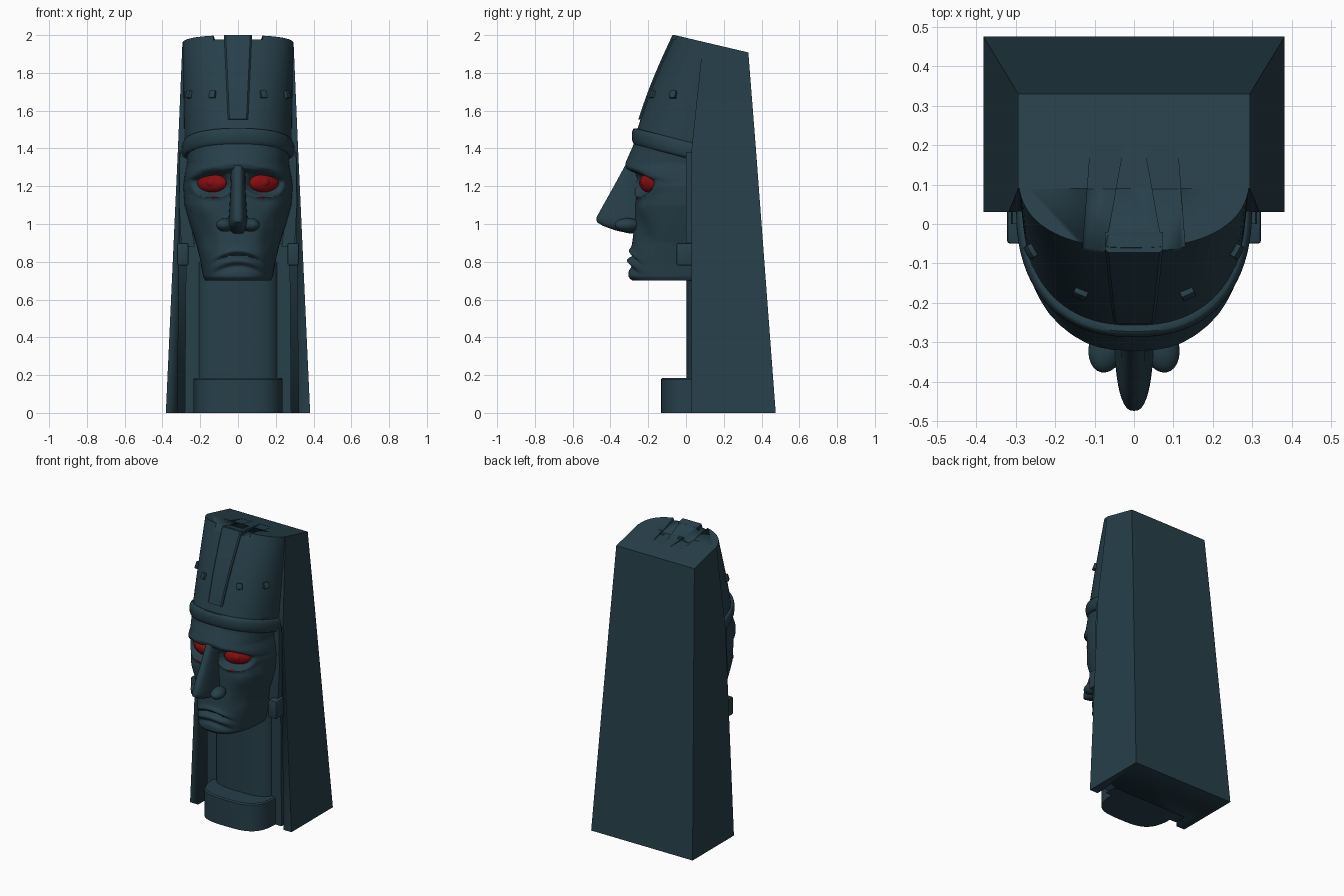
import bpy, bmesh, math
from math import sin, cos, pi, exp
from mathutils import Matrix, Vector

old = bpy.data.objects.get("Cube")
if old:
    bpy.data.objects.remove(old, do_unlink=True)


def material(name, rgb):
    m = bpy.data.materials.new(name)
    m.use_nodes = True
    m.diffuse_color = (*rgb, 1)
    m.node_tree.nodes["Principled BSDF"].inputs["Base Color"].default_value = (*rgb, 1)
    return m


STONE = material("dark teal stone", (0.02, 0.05, 0.068))
RED = material("deep red", (0.25, 0.004, 0.005))


def finish(name, bm, mat=STONE, angle=35):
    bmesh.ops.recalc_face_normals(bm, faces=bm.faces)
    mesh = bpy.data.meshes.new(name)
    bm.to_mesh(mesh)
    bm.free()
    ob = bpy.data.objects.new(name, mesh)
    bpy.context.collection.objects.link(ob)
    mesh.materials.append(mat)
    activate(ob)
    bpy.ops.object.shade_smooth_by_angle(angle=math.radians(angle))
    return ob


def activate(ob):
    bpy.ops.object.select_all(action='DESELECT')
    ob.select_set(True)
    bpy.context.view_layer.objects.active = ob


def loft(name, loops, mat=STONE, angle=35):
    """Skin a stack of closed loops and cap both ends."""
    bm = bmesh.new()
    rings = [[bm.verts.new(p) for p in loop] for loop in loops]
    n = len(rings[0])
    for a, b in zip(rings, rings[1:]):
        for i in range(n):
            j = (i + 1) % n
            bm.faces.new((a[i], a[j], b[j], b[i]))
    bm.faces.new(rings[0])
    bm.faces.new(rings[-1])
    return finish(name, bm, mat, angle)


def u_point(t, w, front, back, p):
    c = cos(t)
    return math.copysign(abs(c) ** p, c) * w, back - (back - front) * max(sin(t), 0) ** p


def u_shape(w, front, back, z, p=0.8, n=40):
    """Rounded-front section; z is a number or a function of y."""
    pts = [u_point(pi * i / n, w, front, back, p) for i in range(n + 1)]
    return [(x, y, z(y) if callable(z) else z) for x, y in pts]


def box(name, x0, x1, y0, y1, z0, z1, bevel=0.0):
    bm = bmesh.new()
    bmesh.ops.create_cube(bm, size=1)
    bmesh.ops.scale(bm, vec=(x1 - x0, y1 - y0, z1 - z0), verts=bm.verts)
    bmesh.ops.translate(bm, vec=((x0 + x1) / 2, (y0 + y1) / 2, (z0 + z1) / 2), verts=bm.verts)
    if bevel:
        bmesh.ops.bevel(bm, geom=bm.edges[:], offset=bevel, segments=2, affect='EDGES', profile=0.5)
    return finish(name, bm)


def ball(name, at, radii, turn=0.0, mat=STONE):
    bm = bmesh.new()
    bmesh.ops.create_uvsphere(bm, u_segments=28, v_segments=16, radius=1)
    bm.transform(Matrix.Translation(at) @ Matrix.Rotation(turn, 4, 'Z') @ Matrix.Diagonal((*radii, 1)))
    return finish(name, bm, mat)


def cut(target, cutter):
    activate(target)
    mod = target.modifiers.new("cut", 'BOOLEAN')
    mod.operation, mod.solver, mod.object = 'DIFFERENCE', 'EXACT', cutter
    bpy.ops.object.modifier_apply(modifier=mod.name)


def interp(table, z):
    for a, b in zip(table, table[1:]):
        if z <= b[0]:
            f = max(0, (z - a[0]) / (b[0] - a[0]))
            return [p + (q - p) * f for p, q in zip(a[1:], b[1:])]
    return table[-1][1:]


def top_z(y):
    return 2.0 - 0.235 * (y + 0.06)


def brim_z(y):
    return 1.465 - 0.25 * (y + 0.28)


# Tapered pillar with a front recess
def slab(w, front, back, z):
    return [(x, y, z(y) if callable(z) else z)
            for x, y in ((-w, front), (w, front), (w, back), (-w, back))]


pillar = loft("pillar", [slab(0.382, 0.03, 0.475, 0), slab(0.318, 0.03, 0.37, 1.4),
                         slab(0.294, 0.09, 0.33, top_z)])
recess = loft("recess_cutter", [slab(0.322, -0.2, 0.1, -0.1), slab(0.305, -0.2, 0.1, 1.37)])
cut(pillar, recess)

# Tall hat with a sloping crown
HAT_P = 0.85


def hat_size(f):
    return 0.283 + 0.01 * f, -0.27 + 0.21 * f - 0.012 * sin(pi * f), 0.05 + 0.07 * f


def hat_ring(f):
    w, front, back = hat_size(f)
    return u_shape(w, front, back, lambda y: brim_z(y) * (1 - f) + top_z(y) * f, HAT_P)


hat = loft("hat", [hat_ring(i / 12) for i in range(13)])

# Sunken channels on the crown either side of the central band
channels = []
for s in (-1, 1):
    loops = []
    for y, inner, outer, depth in ((-0.12, 0.084, 0.134, 0.028), (0.2, 0.026, 0.11, 0.001)):
        z = top_z(y)
        loops.append([(s * inner, y, z - depth), (s * outer, y, z - depth),
                      (s * outer, y, z + 0.1), (s * inner, y, z + 0.1)])
    cutter = loft("channel_cutter", loops)
    cut(hat, cutter)
    cut(pillar, cutter)
    channels.append(cutter)
for helper in channels + [recess]:
    bpy.data.objects.remove(helper, do_unlink=True)

# Central band down the front of the hat
band = []
for i in range(9):
    g = i / 8
    f = 0.17 + 0.83 * g
    y = hat_size(f)[1]
    z = brim_z(y) * (1 - f) + top_z(y) * f
    hw = 0.053 + 0.02 * g
    band.append([(-hw, y - 0.004, z), (-hw + 0.008, y - 0.012, z), (hw - 0.008, y - 0.012, z),
                 (hw, y - 0.004, z), (hw, y + 0.04, z - 0.009), (-hw, y + 0.04, z - 0.009)])
loft("hat_band", band)

# Rolled brim
brim = []
for k in range(13):
    a = pi * k / 12
    out = 0.026 * sin(a) ** 0.6 - 0.004
    brim.append(u_shape(0.278 + out, -0.265 - out, 0.05,
                        lambda y, a=a: brim_z(y) - 0.045 * cos(a), HAT_P))
loft("hat_brim", brim)

# Square studs on the hat
w, front, back = hat_size(0.42)
for s in (-1, 1):
    for t in (1.15, 0.5):
        x, y = u_point(t, w, front, back, HAT_P)
        stud = box("hat_stud", -0.018, 0.018, -0.014, 0.014, -0.02, 0.02, 0.004)
        stud.location = (s * x, y, 1.685)
        stud.rotation_euler = (-0.3, 0, s * (pi / 2 - t))

# Face: lofted head with carved brow, sockets, cheeks and mouth (z, half width, depth)
HEAD = [(0.70, 0.172, 0.285), (0.72, 0.185, 0.305), (0.80, 0.198, 0.302), (0.90, 0.222, 0.285),
        (1.0, 0.255, 0.272), (1.1, 0.283, 0.268), (1.2, 0.29, 0.262), (1.27, 0.28, 0.268),
        (1.295, 0.275, 0.315), (1.32, 0.27, 0.322), (1.42, 0.278, 0.278), (1.47, 0.278, 0.265)]


def carve(x, z):
    ax = abs(x)
    r = math.hypot((ax - 0.14) / 0.088, (z - 1.215) / 0.06)
    d = 0.06 * exp(-r ** 4)
    if z < 1.23:                                            # lower lid
        d -= 0.014 * exp(-((r - 1.25) / 0.16) ** 2)
    d -= 0.014 * exp(-((ax - 0.19) / 0.05) ** 2 - ((z - 1.08) / 0.05) ** 2)   # cheekbone
    d += 0.022 * exp(-((ax - 0.17) / 0.04) ** 2 - ((z - 0.93) / 0.07) ** 2)   # hollow cheek
    side = exp(-(ax / 0.125) ** 6)
    m = z - (0.835 - 2.4 * x * x)                           # frowning mouth line
    d += side * (0.02 * exp(-(m / 0.009) ** 2) - 0.011 * exp(-((m - 0.025) / 0.014) ** 2)
                 - 0.012 * exp(-((m + 0.028) / 0.016) ** 2) + 0.014 * exp(-((m + 0.06) / 0.015) ** 2))
    return d


head = []
for i in range(111):
    z = 0.70 + 0.77 * i / 110
    w = interp(HEAD, z)[0]
    ring = []
    for k in range(91):
        t = pi * k / 90
        x = u_point(t, w, 0, 1, 0.8)[0]
        depth = interp(HEAD, z + (0.22 * max(0, abs(x) - 0.04) if z > 1.15 else 0))[1]
        y = u_point(t, w, -depth, 0.04, 0.8)[1]
        ring.append((x, y + carve(x, z) * sin(t), z))
    head.append(ring)
loft("head", head, angle=50)

# Long nose (z, half width, tip depth)
NOSE = [(0.95, 0.03, 0.30), (0.965, 0.042, 0.37), (0.99, 0.05, 0.44), (1.01, 0.052, 0.472),
        (1.035, 0.05, 0.474), (1.1, 0.045, 0.438), (1.2, 0.04, 0.382), (1.31, 0.04, 0.322)]
loft("nose", [u_shape(w, -d, -0.2, z, 0.75, 24) for z, w, d in NOSE], angle=50)

for s in (-1, 1):
    ball("nostril", (s * 0.068, -0.31, 0.995), (0.046, 0.068, 0.036), s * 0.25)
    # Red eyes with a small mark beneath
    ball("eye", (s * 0.14, -0.188, 1.218), (0.092, 0.042, 0.052), s * 0.55, RED)
    ball("pupil_bulge", (s * 0.14, -0.21, 1.22), (0.032, 0.03, 0.03), s * 0.55, RED)
    ball("under_eye_mark", (s * 0.125, -0.243, 1.14), (0.018, 0.018, 0.008), s * 0.5, RED)
    # Ear strap and block
    strap = [[(s * a, 0.0, z), (s * b, 0.0, z), (s * b, 0.12, z), (s * a, 0.12, z)]
             for z, a, b in ((0.88, 0.23, 0.3), (1.1, 0.26, 0.312), (1.38, 0.26, 0.308))]
    loft("ear_strap", strap)
    xs = sorted((s * 0.262, s * 0.322))
    box("ear_block", *xs, -0.05, 0.06, 0.78, 0.9, 0.008)

# Neck, stepped backing and rounded pedestal
loft("neck_backing", [slab(0.282, 0.065, 0.15, 0), slab(0.275, 0.065, 0.15, 0.9)])
loft("neck", [u_shape(0.215, 0.003, 0.12, z, 0.7) for z in (0.1, 0.8)])
loft("pedestal", [u_shape(w, f, 0.12, z, 0.6) for w, f, z in
                  ((0.237, -0.132, 0), (0.237, -0.132, 0.178), (0.23, -0.125, 0.186))])
